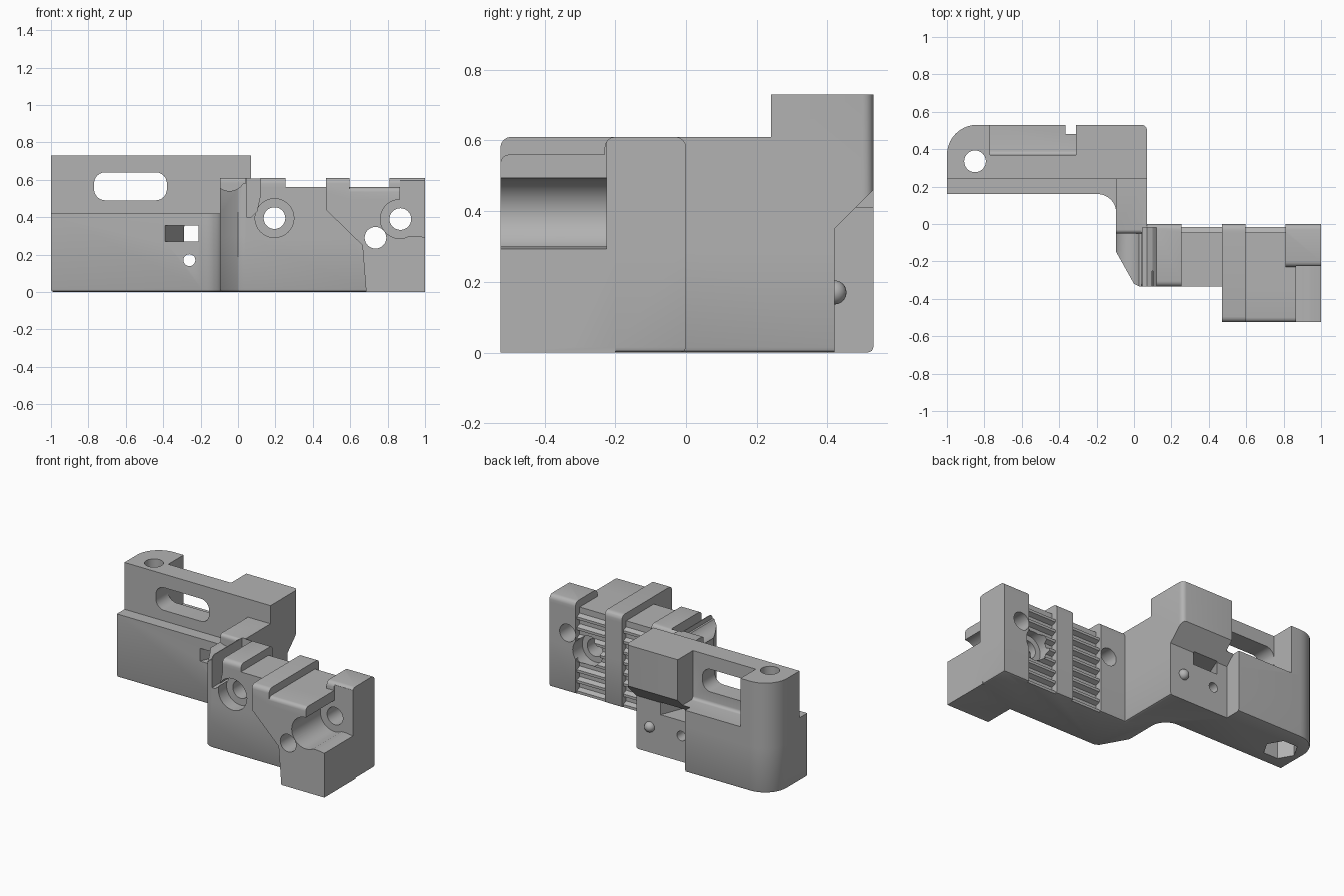
import bpy, bmesh
from math import sin, cos, pi, radians

cube = bpy.data.objects.get("Cube")
if cube:
    bpy.data.objects.remove(cube, do_unlink=True)

grey = bpy.data.materials.new("plain grey")
grey.use_nodes = True
grey.diffuse_color = (0.45, 0.45, 0.45, 1)
grey.node_tree.nodes["Principled BSDF"].inputs["Base Color"].default_value = (0.45, 0.45, 0.45, 1)


def arc(cx, cy, r, start, end, n=10):
    """Points on an arc, angles in degrees."""
    return [(cx + r * cos(radians(start + (end - start) * i / n)),
             cy + r * sin(radians(start + (end - start) * i / n))) for i in range(n + 1)]


def circle(cx, cy, r, n=32):
    return arc(cx, cy, r, 0, 360 - 360 / n, n - 1)


def rect(x0, y0, x1, y1):
    return [(x0, y0), (x1, y0), (x1, y1), (x0, y1)]


def prism(name, pts, axis, a, b, bevel=0, where=None, segments=4):
    """Extrude a 2D outline along an axis, rounding the edges chosen by where."""
    place = {"x": lambda u, v, w: (w, u, v),
             "y": lambda u, v, w: (u, w, v),
             "z": lambda u, v, w: (u, v, w)}[axis]
    bm = bmesh.new()
    low = [bm.verts.new(place(u, v, a)) for u, v in pts]
    high = [bm.verts.new(place(u, v, b)) for u, v in pts]
    bm.faces.new(low)
    bm.faces.new(high)
    for i in range(len(pts)):
        j = (i + 1) % len(pts)
        bm.faces.new((low[i], low[j], high[j], high[i]))
    bmesh.ops.recalc_face_normals(bm, faces=bm.faces)
    if bevel:
        edges = [e for e in bm.edges if where(e.verts[0].co, e.verts[1].co)]
        bmesh.ops.bevel(bm, geom=edges, offset=bevel, segments=segments,
                        profile=0.5, affect="EDGES")
    mesh = bpy.data.meshes.new(name)
    bm.to_mesh(mesh)
    bm.free()
    mesh.materials.append(grey)
    obj = bpy.data.objects.new(name, mesh)
    bpy.context.collection.objects.link(obj)
    return obj


def combine(body, tool, operation):
    mod = body.modifiers.new(operation.lower(), "BOOLEAN")
    mod.operation = operation
    mod.solver = "EXACT"
    mod.object = tool
    bpy.context.view_layer.objects.active = body
    bpy.ops.object.modifier_apply(modifier=mod.name)
    bpy.data.objects.remove(tool, do_unlink=True)


def at(axis, value):
    """Rule choosing edges that lie wholly in one plane."""
    return lambda p, q: abs(p[axis] - value) < 1e-4 and abs(q[axis] - value) < 1e-4


def both(f, g):
    return lambda p, q: f(p, q) and g(p, q)


# Lower body following the stepped footprint
rear_edge = arc(0.04, 0.50, 0.03, 0, 90, 4) + arc(-0.84, 0.37, 0.16, 90, 180)
footprint = ([(-1, 0.16)] + arc(-0.195, 0.06, 0.1, 90, 0)
             + [(-0.095, -0.15), (0, -0.32), (0.03, -0.335), (1, -0.335), (1, 0), (0.07, 0)]
             + rear_edge)
body = prism("mount_body", footprint, "z", 0, 0.42, 0.015, at(2, 0), 2)

# Upper parts of the body
parts = [
    prism("upper_arm", [(-1, 0.24), (0.07, 0.24)] + rear_edge, "z", 0.3, 0.73),
    prism("bridge", rect(-0.095, -0.05, 0.07, 0.26), "z", 0.3, 0.61, 0.02,
          both(at(2, 0.61), at(1, -0.05))),
    prism("corner_block", [(-0.095, -0.04), (-0.095, -0.15), (0, -0.32), (0.03, -0.335),
                           (0.06, -0.335), (0.06, -0.04)], "z", 0.3, 0.58),
    prism("clamp_block", rect(0.04, -0.335, 1, 0), "z", 0.3, 0.56),
    prism("front_block", [(0.47, 0.56), (0.47, 0.44), (0.665, 0.25), (0.685, 0),
                          (1, 0), (1, 0.56)], "y", -0.525, -0.2, 0.025,
          both(at(1, -0.525), at(2, 0.56))),
]
for x0, x1, front in ((0.04, 0.255, -0.335), (0.47, 0.595, -0.525), (0.81, 1, -0.23)):
    parts.append(prism("top_ridge", rect(x0, front, x1, 0), "z", 0.5, 0.61, 0.03,
                       lambda p, q: p.z > 0.6 and q.z > 0.6 and abs(p.y - q.y) < 1e-4))
for part in parts:
    combine(body, part, "UNION")

# Window, rear pocket and rear undercut of the arm
window = (arc(-0.71, 0.55, 0.06, 180, 270, 6) + arc(-0.44, 0.55, 0.06, 270, 360, 6)
          + arc(-0.44, 0.58, 0.06, 0, 90, 6) + arc(-0.71, 0.58, 0.06, 90, 180, 6))
cuts = [
    prism("window_cut", window, "y", 0.1, 0.6),
    prism("pocket_cut", rect(-0.77, 0.37, -0.31, 0.6), "z", 0.41, 0.8, 0.02,
          both(at(2, 0.41), at(1, 0.37))),
    prism("undercut", [(0.42, -0.1), (0.42, 0.35), (0.55, 0.48), (0.6, 0.48), (0.6, -0.1)],
          "x", -0.365, 0.2),
    prism("slanted_slot", [(-0.394, 0.15), (-0.214, 0.15), (-0.1, 0.44), (-0.28, 0.44)],
          "z", 0.27, 0.355),
    prism("small_hole", circle(-0.26, 0.17, 0.032, 20), "y", 0.1, 0.5),
    prism("arm_bolt_hole", circle(-0.85, 0.335, 0.058), "z", -0.1, 0.8),
    prism("nut_trap", circle(-0.85, 0.335, 0.105, 6), "z", -0.1, 0.15),
]

# Bolt holes, counterbores and the opened bore in the clamp
for x, z in ((0.195, 0.395), (0.735, 0.29), (0.868, 0.39)):
    cuts.append(prism("bolt_hole", circle(x, z, 0.058), "y", -0.6, 0.1))
cuts += [
    prism("counterbore", circle(0.195, 0.395, 0.104), "y", -0.4, -0.25),
    prism("rear_counterbore", circle(0.735, 0.29, 0.095), "y", -0.1, 0.1),
    prism("open_bore", arc(0.865, 0.39, 0.104, 90, 300, 24)
          + [(0.95, 0.3), (1.1, 0.28), (1.1, 0.7), (0.865, 0.7)], "y", -0.6, -0.225),
    prism("scoop_cut", circle(-0.045, 0.625, 0.085), "y", -0.4, -0.05),
    prism("cable_notch", [(0.045, 0.7), (0.045, 0.4), (0.07, 0.4), (0.1, 0.43),
                          (0.12, 0.52), (0.12, 0.7)], "y", -0.4, -0.02),
]

# Toothed rack faces on the back of the clamp
teeth = [(0.1, -0.1), (-0.015, -0.1)]
for i in range(8):
    z = i * 0.07
    teeth += [(-0.015, z), (-0.015, z + 0.017), (-0.045, z + 0.03), (-0.045, z + 0.057)]
teeth += [(-0.045, 0.75), (0.1, 0.75)]
for x0, x1 in ((0.255, 0.47), (0.595, 0.81)):
    cuts.append(prism("rack_cut", teeth, "x", x0, x1))
for cut in cuts:
    combine(body, cut, "DIFFERENCE")

# Small locating ball on the back of the arm
bpy.ops.mesh.primitive_uv_sphere_add(segments=24, ring_count=12, radius=0.034,
                                     location=(-0.03, 0.42, 0.17))
ball = bpy.context.object
ball.name = "locating_ball"
ball.data.materials.append(grey)

for obj in (body, ball):
    bpy.ops.object.select_all(action="DESELECT")
    obj.select_set(True)
    bpy.context.view_layer.objects.active = obj
    bpy.ops.object.shade_smooth_by_angle(angle=radians(30))
